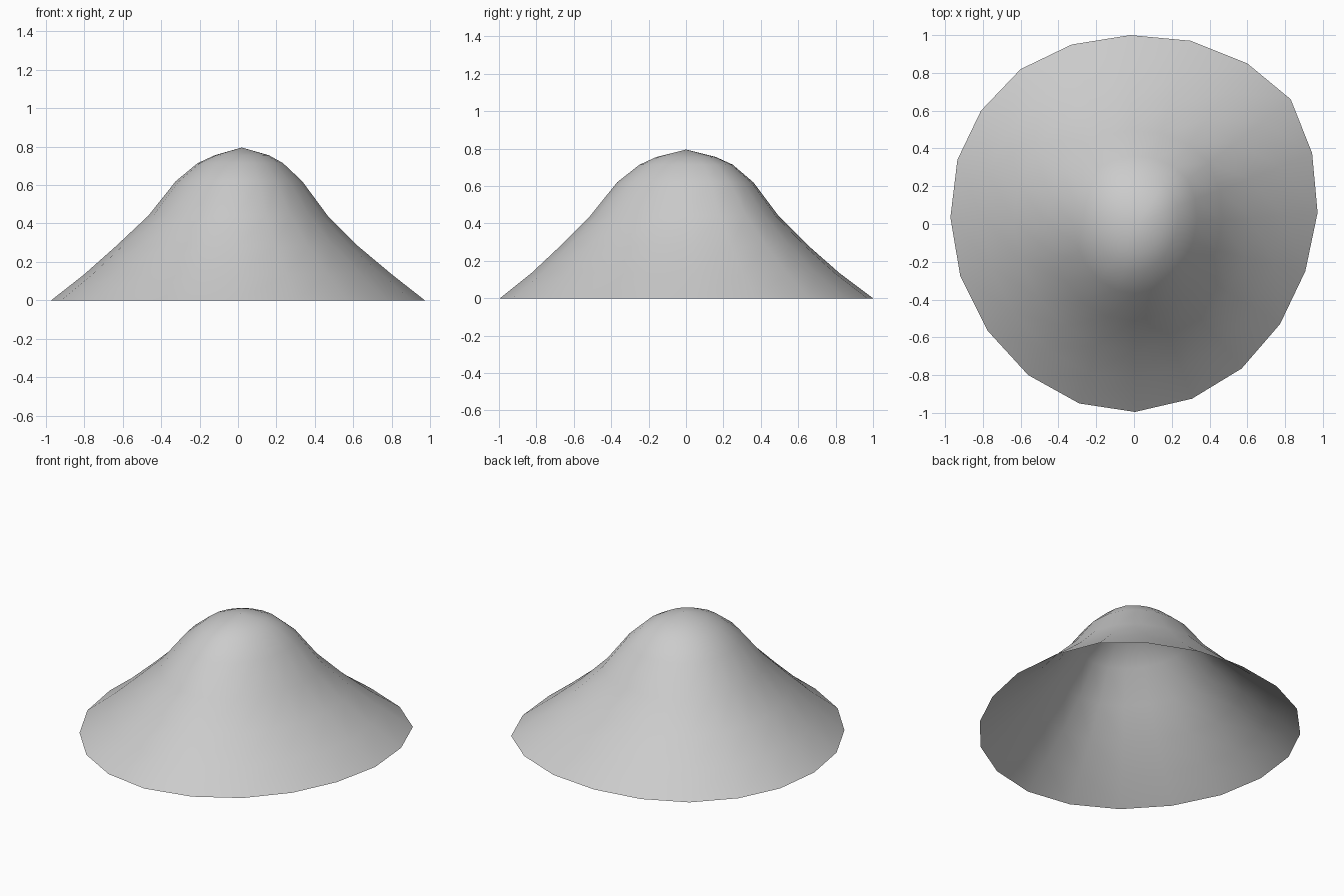
import bpy, bmesh

if "Cube" in bpy.data.objects:
    bpy.data.objects.remove(bpy.data.objects["Cube"])

# Slightly irregular 20-sided rim, clockwise from the back
RIM = [(-.02, 1.0), (.30, .97), (.60, .85), (.83, .66), (.943, .375),
       (.972, .06), (.907, -.25), (.773, -.53), (.57, -.765), (.307, -.925),
       (.005, -.995), (-.29, -.95), (-.56, -.80), (-.775, -.565), (-.92, -.275),
       (-.972, .035), (-.935, .34), (-.81, .60), (-.60, .82), (-.33, .95)]

# Rings of the bell profile: x scale, y scale, x shift, y shift, height
RINGS = [(1, 1, 0, 0, 0),
         (.823, .825, 0, -.005, .135),
         (.65, .665, -.005, -.01, .28),
         (.48, .505, 0, -.01, .44),
         (.338, .365, .005, -.005, .62),
         (.228, .25, .012, 0, .714),
         (.144, .16, .02, 0, .755)]

# Open bell-shaped hill
bm = bmesh.new()
rings = [[bm.verts.new((x * sx + dx, y * sy + dy, z)) for x, y in RIM]
         for sx, sy, dx, dy, z in RINGS]
peak = bm.verts.new((.02, 0, .795))
n = len(RIM)
for i in range(n):
    j = (i + 1) % n
    for lower, upper in zip(rings, rings[1:]):
        bm.faces.new((lower[j], lower[i], upper[i], upper[j]))
    bm.faces.new((rings[-1][j], rings[-1][i], peak))
for f in bm.faces:
    f.smooth = True

mesh = bpy.data.meshes.new("hill")
bm.to_mesh(mesh)
bm.free()
hill = bpy.data.objects.new("hill", mesh)
bpy.context.collection.objects.link(hill)
